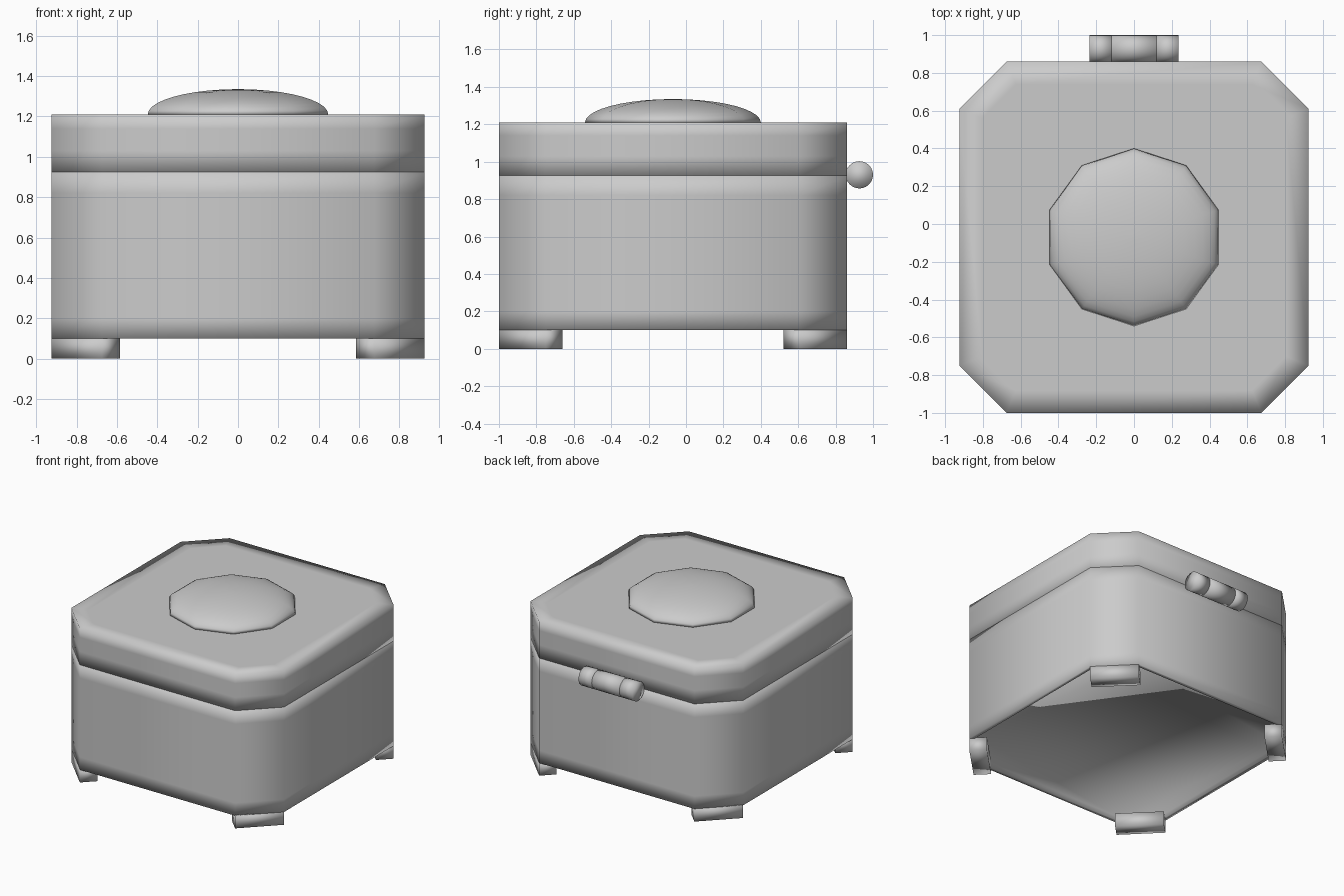
import bpy
from math import sin, cos, pi

if "Cube" in bpy.data.objects:
    bpy.data.objects.remove(bpy.data.objects["Cube"])

CY = -0.07            # centre of the box in y
HX, HY, CH = 0.925, 0.93, 0.25


def loft(name, rings):
    """Skin equal-length rings from bottom to top, cap both ends."""
    n = len(rings[0])
    verts = [p for r in rings for p in r]
    faces = [tuple(reversed(range(n))),
             tuple(range(len(verts) - n, len(verts)))]
    for k in range(len(rings) - 1):
        a, b = k * n, (k + 1) * n
        for i in range(n):
            j = (i + 1) % n
            faces.append((a + i, a + j, b + j, b + i))
    mesh = bpy.data.meshes.new(name)
    mesh.from_pydata(verts, [], faces)
    mesh.shade_smooth()
    ob = bpy.data.objects.new(name, mesh)
    bpy.context.collection.objects.link(ob)
    return ob


def octagon(inset, z):
    """Chamfered rectangle outline, counter-clockwise."""
    x, y, c = HX - inset, HY - inset, CH - inset * 0.586
    pts = [(x, -y + c), (x, y - c), (x - c, y), (-x + c, y),
           (-x, y - c), (-x, -y + c), (-x + c, -y), (x - c, -y)]
    return [(px, py + CY, z) for px, py in pts]


def decagon(r, z):
    return [(r * cos(pi / 2 + i * pi / 5), CY + r * sin(pi / 2 + i * pi / 5), z)
            for i in range(10)]


# Box body with a slightly recessed underside
loft("box_body", [octagon(0.035, 0.13), octagon(0.03, 0.10), octagon(0, 0.10),
                  octagon(0, 0.20), octagon(0, 0.82), octagon(0, 0.925),
                  octagon(0.12, 0.925)])

# Lid with a flat border around the top
loft("lid", [octagon(0.12, 0.925), octagon(0, 0.925), octagon(0, 1.03),
             octagon(0, 1.14), octagon(0, 1.21), octagon(0.12, 1.21)])

# Ten-sided dome on the lid
steps = 10
loft("lid_dome", [decagon(0.47 * cos(t), 1.21 + 0.125 * sin(t))
                  for t in (i / steps * pi / 2 * 0.98 for i in range(steps + 1))])

# Corner feet: slabs behind each chamfered corner
T = 0.09
for sx, side in ((-1, "left"), (1, "right")):
    for sy, end in ((-1, "front"), (1, "back")):
        outline = [(HX, HY - CH), (HX - CH, HY),
                   (HX - CH - T, HY - T), (HX - T, HY - CH - T)]
        if sx * sy < 0:
            outline.reverse()
        loft(f"{end}_{side}_foot",
             [[(sx * x, CY + sy * y, z) for x, y in outline]
              for z in (0.0, 0.105)])

# Hinge: three barrels along x at the back
for part, x0, x1 in (("left", -0.235, -0.12), ("middle", -0.12, 0.12),
                     ("right", 0.12, 0.235)):
    bpy.ops.mesh.primitive_cylinder_add(
        vertices=24, radius=0.073, depth=x1 - x0,
        location=((x0 + x1) / 2, 0.927, 0.93), rotation=(0, pi / 2, 0))
    ob = bpy.context.object
    ob.name = f"hinge_{part}"
    ob.data.shade_smooth()
